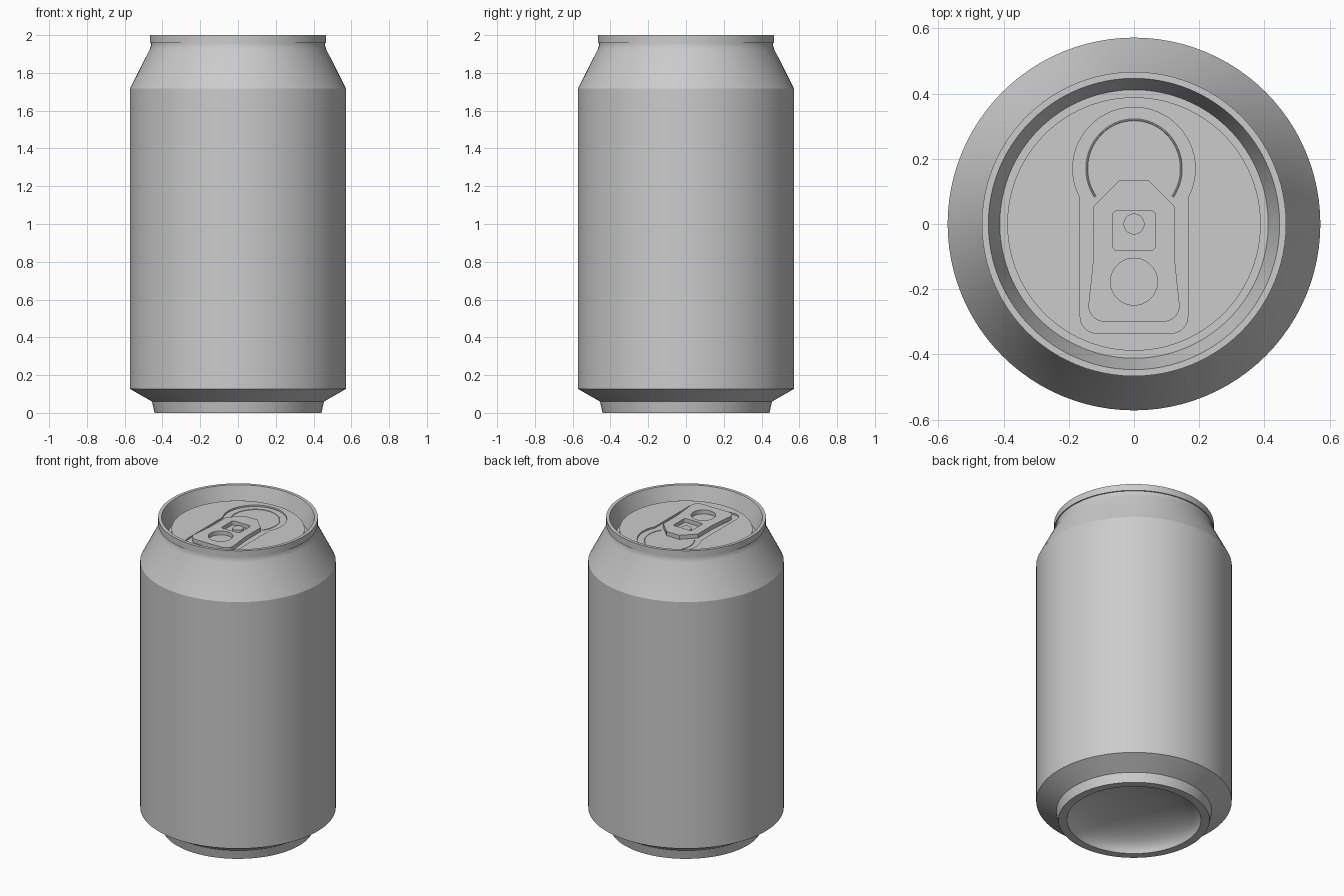
import bpy, bmesh, math
from math import sin, cos, pi, radians

old = bpy.data.objects.get("Cube")
if old:
    bpy.data.objects.remove(old)

metal = bpy.data.materials.new("plain aluminium")
metal.use_nodes = True
GREY = (0.6, 0.6, 0.6, 1)
metal.diffuse_color = GREY
metal.node_tree.nodes["Principled BSDF"].inputs["Base Color"].default_value = GREY


def finish(ob, angle=30):
    ob.data.materials.clear()
    ob.data.materials.append(metal)
    bpy.ops.object.select_all(action="DESELECT")
    ob.select_set(True)
    bpy.context.view_layer.objects.active = ob
    bpy.ops.object.shade_smooth_by_angle(angle=radians(angle))
    return ob


def lathe(name, profile, steps=96, angle=25):
    """Spin an (r, z) profile around the z axis."""
    bm = bmesh.new()
    verts = [bm.verts.new((r, 0, z)) for r, z in profile]
    edges = [bm.edges.new(p) for p in zip(verts, verts[1:])]
    bmesh.ops.spin(bm, geom=verts + edges, cent=(0, 0, 0), axis=(0, 0, 1),
                   angle=2 * pi, steps=steps, use_merge=True)
    bmesh.ops.remove_doubles(bm, verts=bm.verts, dist=1e-5)
    bmesh.ops.recalc_face_normals(bm, faces=bm.faces)
    mesh = bpy.data.meshes.new(name)
    bm.to_mesh(mesh)
    bm.free()
    ob = bpy.data.objects.new(name, mesh)
    bpy.context.collection.objects.link(ob)
    return finish(ob, angle)


def arc(cx, cy, rx, ry, start, end, n):
    return [(cx + rx * cos(radians(start + (end - start) * i / n)),
             cy + ry * sin(radians(start + (end - start) * i / n))) for i in range(n + 1)]


def circle(cx, cy, r, n=48):
    return arc(cx, cy, r, r, 0, 360, n)[:-1]


def mirrored(right_half):
    """Close an outline from its right half, listed bottom to top."""
    return right_half + [(-x, y) for x, y in reversed(right_half)]


def curve_object(name, loops, z, closed=True, **settings):
    """Turn flat outlines into a mesh; inner loops become holes."""
    curve = bpy.data.curves.new(name, "CURVE")
    for key, value in settings.items():
        setattr(curve, key, value)
    for loop in loops:
        spline = curve.splines.new("POLY")
        spline.points.add(len(loop) - 1)
        for point, (x, y) in zip(spline.points, loop):
            point.co = (x, y, 0, 1)
        spline.use_cyclic_u = closed
    ob = bpy.data.objects.new(name, curve)
    bpy.context.collection.objects.link(ob)
    ob.location.z = z
    bpy.ops.object.select_all(action="DESELECT")
    ob.select_set(True)
    bpy.context.view_layer.objects.active = ob
    bpy.ops.object.convert(target="MESH")
    return finish(bpy.context.object)


def plate(name, loops, bottom, top):
    return curve_object(name, loops, (bottom + top) / 2, dimensions="2D",
                        fill_mode="BOTH", extrude=(top - bottom) / 2)


PANEL, RECESS, FLOOR = 1.925, 1.915, 1.88

# Can shell: domed underside, foot, wall, shoulder, rolled lip and inner wall
dome = [(0.39 * sin(a), 0.13 * cos(a)) for a in (i * pi / 20 for i in range(10))]
lathe("can_body", dome + [
    (0.392, 0), (0.442, 0), (0.455, 0.06), (0.572, 0.127), (0.572, 1.718),
    (0.467, 1.925), (0.461, 1.945), (0.461, 1.957), (0.467, 1.958), (0.467, 2.0),
    (0.447, 2.0), (0.412, FLOOR), (0.38, FLOOR)])

# Lid panel with a shallow keyhole recess
keyhole = mirrored(arc(0.115, -0.285, 0.05, 0.05, -90, 0, 8) + [(0.165, 0.03)]
                   + arc(0, 0.17, 0.188, 0.188, -28, 90, 32)[:-1] + [(0.001, 0.358)])
plate("lid_panel", [circle(0, 0, 0.389, 96), keyhole], FLOOR - 0.01, PANEL)
plate("lid_recess", [keyhole], FLOOR - 0.01, RECESS)

# Score line of the mouth
curve_object("mouth_score", [arc(0, 0.17, 0.145, 0.15, -35, 215, 48)], RECESS,
             closed=False, dimensions="3D", bevel_depth=0.003, bevel_resolution=1)

# Pull tab with a rivet window and a finger hole
tab = mirrored(arc(0.09, -0.25, 0.05, 0.05, -90, 0, 8)
               + [(0.124, -0.1), (0.124, 0.055), (0.045, 0.133)])
window = mirrored(arc(0.053, -0.068, 0.012, 0.012, -90, 0, 4)
                  + arc(0.053, 0.028, 0.012, 0.012, 0, 90, 4))
plate("pull_tab", [tab, window, circle(0, -0.177, 0.072)], RECESS + 0.004, RECESS + 0.03)
plate("rivet", [circle(0, 0, 0.032, 32)], RECESS - 0.005, RECESS + 0.015)
